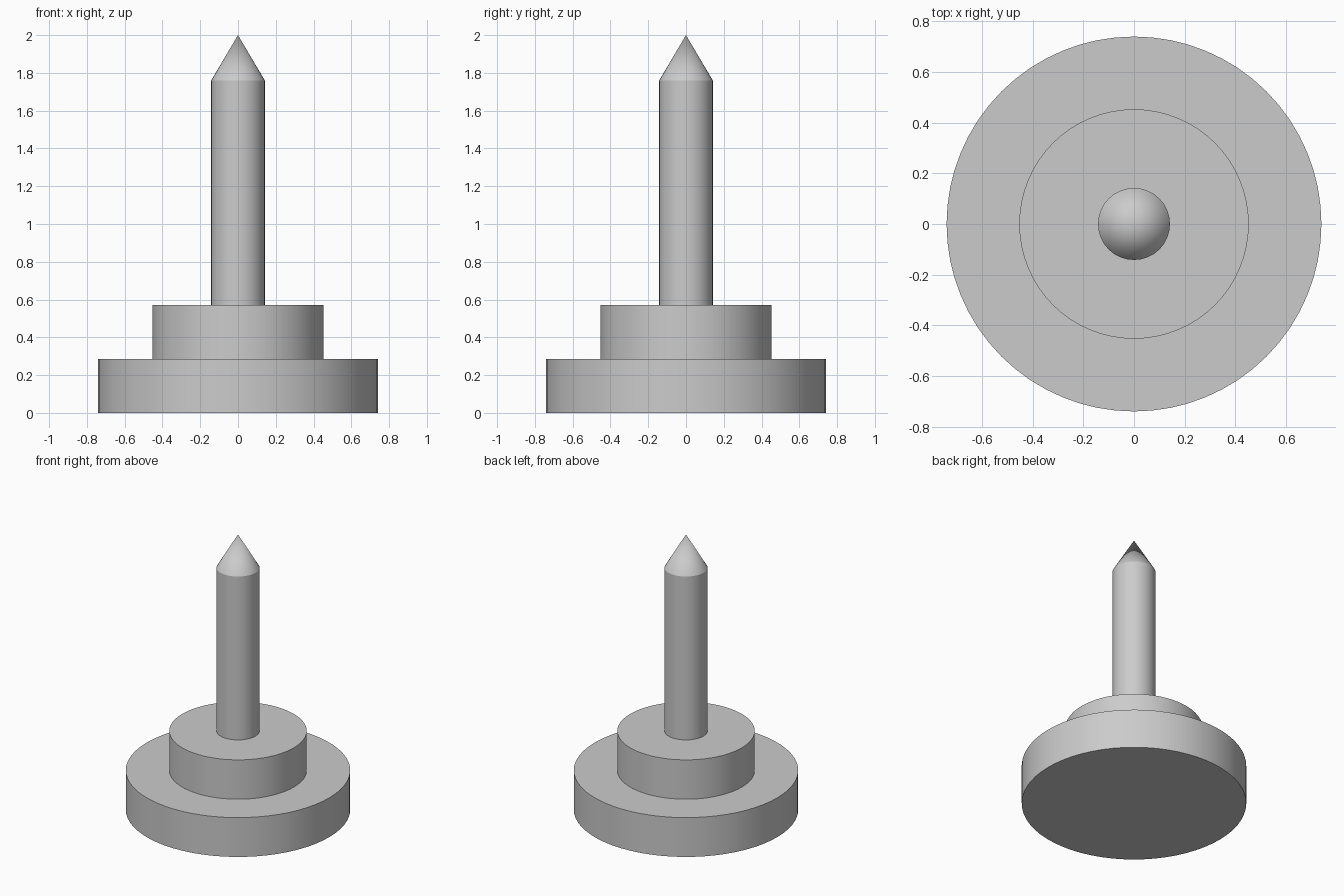
import bpy
import math

cube = bpy.data.objects.get("Cube")
if cube:
    bpy.data.objects.remove(cube, do_unlink=True)

# Single plain grey for every part
grey = bpy.data.materials.new("light_grey")
grey.use_nodes = True
colour = (0.6, 0.6, 0.6, 1.0)
grey.diffuse_color = colour
grey.node_tree.nodes["Principled BSDF"].inputs["Base Color"].default_value = colour


def round_part(name, sides, bottom, top, radius, top_radius=None):
    """Upright cylinder, or a cone when top_radius is given."""
    if top_radius is None:
        top_radius = radius
    bpy.ops.mesh.primitive_cone_add(
        vertices=sides, radius1=radius, radius2=top_radius,
        depth=top - bottom, location=(0, 0, (bottom + top) / 2))
    part = bpy.context.object
    part.name = name
    part.data.materials.append(grey)
    bpy.ops.object.shade_smooth_by_angle(angle=math.radians(30))
    return part


# Two stacked discs
round_part("lower_base", 64, 0.0, 0.286, 0.74)
round_part("upper_base", 64, 0.286, 0.572, 0.453)

# Column and its pointed tip
round_part("column", 32, 0.572, 1.76, 0.142)
round_part("pointed_tip", 32, 1.76, 2.0, 0.142, 0.0)
